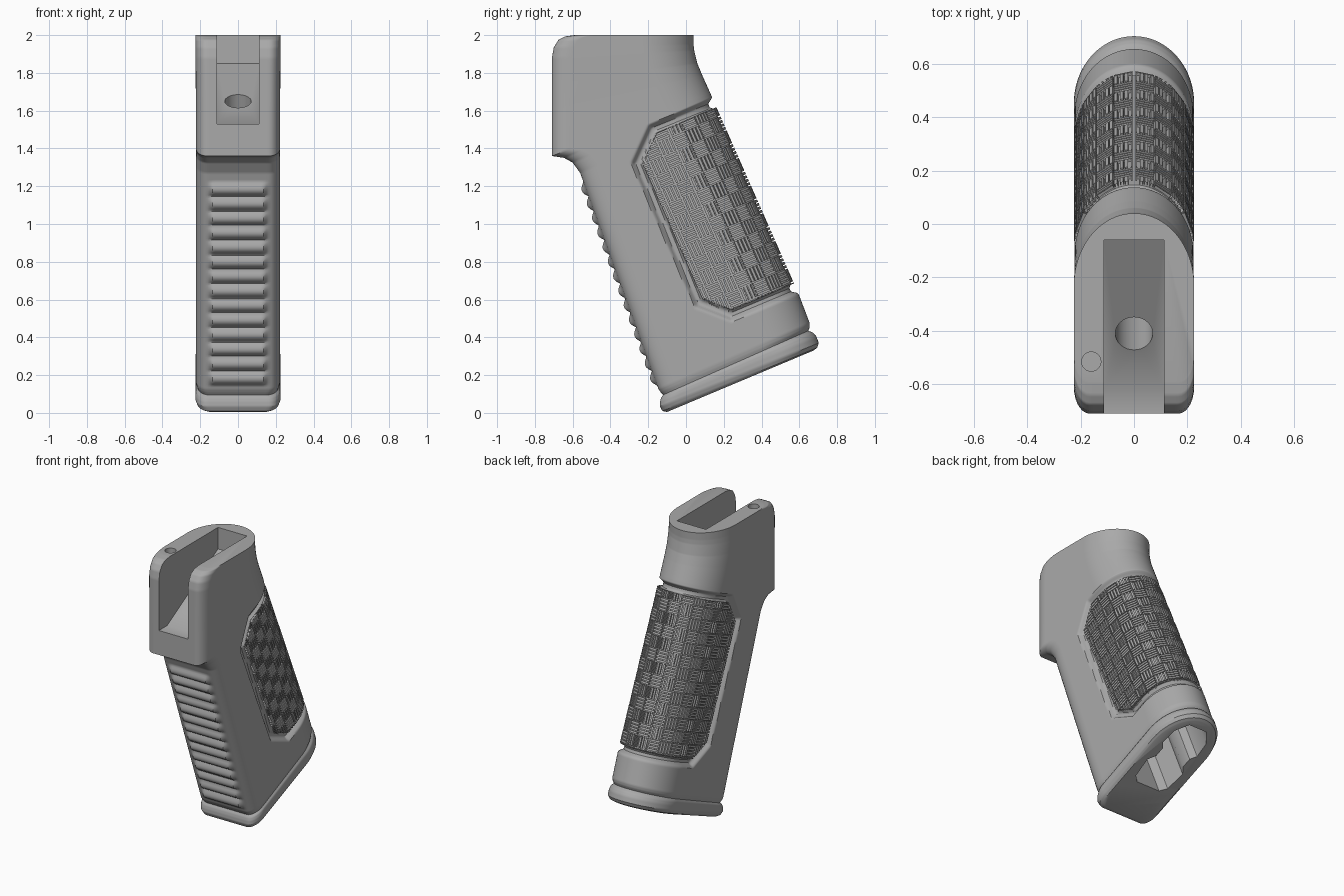
import bpy, bmesh, math
from mathutils import Vector

cube = bpy.data.objects.get("Cube")
if cube:
    bpy.data.objects.remove(cube)

grey = bpy.data.materials.new("matte grey")
grey.use_nodes = True
grey.diffuse_color = (0.4, 0.4, 0.4, 1)
grey.node_tree.nodes["Principled BSDF"].inputs["Base Color"].default_value = (0.4, 0.4, 0.4, 1)

# Tilted frame of the grip: ACROSS runs front to back, AXIS runs up the grip
TILT = math.atan(0.42)
ACROSS = Vector((0, math.cos(TILT), math.sin(TILT)))
AXIS = Vector((0, -math.sin(TILT), math.cos(TILT)))
ORIGIN = Vector((0, -0.11, 0))
BACK_DEPTH = 0.27


def add_object(name, bm):
    bmesh.ops.recalc_face_normals(bm, faces=bm.faces[:])
    mesh = bpy.data.meshes.new(name)
    bm.to_mesh(mesh)
    bm.free()
    mesh.materials.append(grey)
    ob = bpy.data.objects.new(name, mesh)
    bpy.context.collection.objects.link(ob)
    return ob


def smoothstep(a, b, v):
    t = min(max((v - a) / (b - a), 0), 1)
    return t * t * (3 - 2 * t)


# Textured panel outline in (y, z), open towards the back
PANEL = [(0.155, 1.62), (-0.16, 1.485), (-0.235, 1.32), (0.085, 0.60), (0.24, 0.54), (0.57, 0.68)]
PLANES = []
for (y0, z0), (y1, z1) in zip(PANEL, PANEL[1:]):
    PLANES.append((Vector((0, y0, z0)), Vector((0, z1 - z0, y0 - y1)).normalized()))


def panel_depth(p):
    d = max((p - q).dot(n) for q, n in PLANES)
    floor = 0.014 + 0.018 * smoothstep(-0.006, 0.006, d)
    return floor * (1 - smoothstep(0.026, 0.055, d))


# Body rows: front y, front z, back y, back z, half width
KEYS = [
    (-0.10, 0.005, 0.675, 0.33, 0.2), (-0.125, 0.01, 0.695, 0.345, 0.215),
    (-0.138, 0.035, 0.703, 0.37, 0.225), (-0.137, 0.06, 0.69, 0.405, 0.225),
    (-0.132, 0.08, 0.672, 0.425, 0.222), (-0.122, 0.095, 0.648, 0.435, 0.213),
    (-0.135, 0.11, 0.655, 0.455, 0.219), (-0.145, 0.125, 0.655, 0.475, 0.222),
    (-0.203, 0.284, 0.6, 0.62, 0.222), (-0.535, 1.2, 0.208, 1.512, 0.222),
    (-0.56, 1.27, 0.177, 1.58, 0.222), (-0.6, 1.325, 0.155, 1.63, 0.222),
    (-0.645, 1.35, 0.14, 1.665, 0.222), (-0.71, 1.36, 0.13, 1.69, 0.222),
    (-0.71, 1.6, 0.085, 1.79, 0.223), (-0.71, 1.75, 0.06, 1.85, 0.224),
    (-0.71, 1.88, 0.043, 1.92, 0.225), (-0.7, 1.935, 0.04, 1.95, 0.225),
    (-0.675, 1.975, 0.04, 1.975, 0.225), (-0.64, 1.993, 0.04, 1.99, 0.225),
    (-0.59, 2.0, 0.04, 2.0, 0.225)]


def half_section(length, w):
    """Outline from front centre to back centre as (x, t, normal x, normal t)."""
    flat, corner, pts = w - 0.06, 0.1, []
    back = length - BACK_DEPTH
    for i in range(12):
        pts.append((flat * i / 12, 0, 0, -1))
    for i in range(7):
        a = math.pi / 2 * i / 7
        n = Vector((math.sin(a) / 0.06, -math.cos(a) / corner)).normalized()
        pts.append((flat + 0.06 * math.sin(a), corner * (1 - math.cos(a)), n.x, n.y))
    for i in range(56):
        pts.append((w, corner + (back - corner) * i / 56, 1, 0))
    for i in range(27):
        a = math.pi / 2 * i / 26
        n = Vector((math.cos(a) / w, math.sin(a) / BACK_DEPTH)).normalized()
        pts.append((w * math.cos(a), back + BACK_DEPTH * math.sin(a), n.x, n.y))
    return pts


def body_ring(key):
    fy, fz, by, bz, w = key
    front, span = Vector((0, fy, fz)), Vector((0, by - fy, bz - fz))
    along = span.normalized()
    ridge = 0
    if 0.145 < fz < 1.223:
        ridge = 0.024 * abs(math.sin(math.pi * (fz - 0.145) / 0.077))
    ring = []
    for x, t, nx, nt in half_section(span.length, w):
        p = front + along * t
        push = -panel_depth(p)
        if t == 0:
            push += ridge * (1 - smoothstep(0.135, 0.16, x))
        ring.append(p + along * nt * push + Vector((x + nx * push, 0, 0)))
    ring[0].x = ring[-1].x = 0
    mirrored = [Vector((-p.x, p.y, p.z)) for p in ring[-2:0:-1]]
    return ring + mirrored


# Grip body, lofted from resampled rows
rows = [KEYS[0]]
for a, b in zip(KEYS, KEYS[1:]):
    reach = max(math.dist(a[:2], b[:2]), math.dist(a[2:4], b[2:4]))
    n = math.ceil(reach / 0.0095)
    for i in range(1, n + 1):
        rows.append(tuple(p + (q - p) * i / n for p, q in zip(a, b)))
bm = bmesh.new()
rings = [[bm.verts.new(p) for p in body_ring(r)] for r in rows]
for lo, hi in zip(rings, rings[1:]):
    for i in range(len(lo)):
        j = (i + 1) % len(lo)
        bm.faces.new((lo[i], lo[j], hi[j], hi[i]))
bm.faces.new(rings[0][::-1])
bm.faces.new(rings[-1])
body = add_object("grip_body", bm)


def prism(name, base, travel):
    bm = bmesh.new()
    lo = [bm.verts.new(p) for p in base]
    hi = [bm.verts.new(Vector(p) + travel) for p in base]
    bm.faces.new(lo)
    bm.faces.new(hi)
    for i in range(len(lo)):
        j = (i + 1) % len(lo)
        bm.faces.new((lo[i], lo[j], hi[j], hi[i]))
    ob = add_object(name, bm)
    ob.hide_render = True
    return ob


def circle(centre, r, v):
    X = Vector((1, 0, 0))
    steps = [2 * math.pi * i / 32 for i in range(32)]
    return [Vector(centre) + X * r * math.cos(a) + v * r * math.sin(a) for a in steps]


# Cutters: top slot, screw hole, pin hole and hollow core
slot = [(-1, 1.53), (-0.62, 1.53), (-0.06, 1.85), (-0.06, 2.2), (-1, 2.2)]
core = [(0.09, 0.27), (0.13, 0.31), (0.145, 0.45), (0.11, 0.5), (0.11, 0.57),
        (0.14, 0.61), (0.13, 0.72), (0.07, 0.8)]
core += [(-x, t) for x, t in reversed(core)]
cutters = [
    prism("slot_cutter", [(-0.112, y, z) for y, z in slot], Vector((0.224, 0, 0))),
    prism("core_cutter", [ORIGIN + Vector((x, 0, 0)) + ACROSS * t - AXIS * 0.1 for x, t in core], AXIS * 1.3),
    prism("screw_cutter", circle(Vector((0, -0.41, 1.65)) - AXIS * 0.6, 0.07, ACROSS), AXIS * 0.75),
    prism("pin_cutter", circle((-0.16, -0.515, 1.8), 0.036, Vector((0, 1, 0))), Vector((0, 0, 0.4)))]
bpy.context.view_layer.objects.active = body
for c in cutters:
    mod = body.modifiers.new(c.name, "BOOLEAN")
    mod.operation, mod.solver, mod.object = "DIFFERENCE", "EXACT", c
    bpy.ops.object.modifier_apply(modifier=mod.name)
    bpy.data.objects.remove(c)
bpy.ops.object.select_all(action="DESELECT")
body.select_set(True)
bpy.ops.object.shade_smooth_by_angle(angle=math.radians(35))

# Weave bars: mapped by distance u around from the back centre and height h
W = 0.222
arc = [(0, 0, 0, 0, 1)]
for i in range(1, 61):
    a = math.pi / 2 * i / 60
    x, t = W * math.sin(a), BACK_DEPTH * (math.cos(a) - 1)
    n = Vector((math.sin(a) / W, math.cos(a) / BACK_DEPTH)).normalized()
    arc.append((arc[-1][0] + math.dist((x, t), arc[-1][1:3]), x, t, n.x, n.y))
low, high = (Vector((0, y, z)) - ORIGIN for y, z in ((0.6, 0.62), (0.155, 1.63)))


def on_panel(u, h, lift):
    k = (h - low.dot(AXIS)) / (high - low).dot(AXIS)
    edge = (low + (high - low) * k).dot(ACROSS)
    if u >= arc[-1][0]:
        x, t, nx, nt = W, -BACK_DEPTH - (u - arc[-1][0]), 1, 0
    else:
        _, x, t, nx, nt = min(arc, key=lambda s: abs(s[0] - u))
    return ORIGIN + AXIS * h + ACROSS * (edge + t + nt * lift) + Vector((x + nx * lift, 0, 0))


bm = bmesh.new()
BLOCK, BARS = 0.08, 4
pitch = BLOCK / BARS
for col in range(11):
    for row in range(16):
        for k in range(BARS):
            u, h = col * BLOCK, 0.3 + row * BLOCK
            du = dh = BLOCK - 0.006
            if (col + row) % 2:
                u, du = u + k * pitch, pitch * 0.68
            else:
                h, dh = h + k * pitch, pitch * 0.68
            corners = [(u + 0.003, h), (u + du, h), (u + du, h + dh), (u + 0.003, h + dh)]
            base = [bm.verts.new(on_panel(*c, -0.02)) for c in corners]
            top = [bm.verts.new(on_panel(*c, 0.001)) for c in corners]
            bm.faces.new(top)
            for i in range(4):
                j = (i + 1) % 4
                bm.faces.new((base[i], base[j], top[j], top[i]))
# Trim the bars to the panel outline, then mirror them
for q, n in PLANES:
    geom = bm.verts[:] + bm.edges[:] + bm.faces[:]
    bmesh.ops.bisect_plane(bm, geom=geom, plane_co=q - n * 0.004, plane_no=n, clear_outer=True)
bmesh.ops.mirror(bm, geom=bm.verts[:] + bm.edges[:] + bm.faces[:], axis="X", merge_dist=-1)
add_object("grip_weave", bm)
